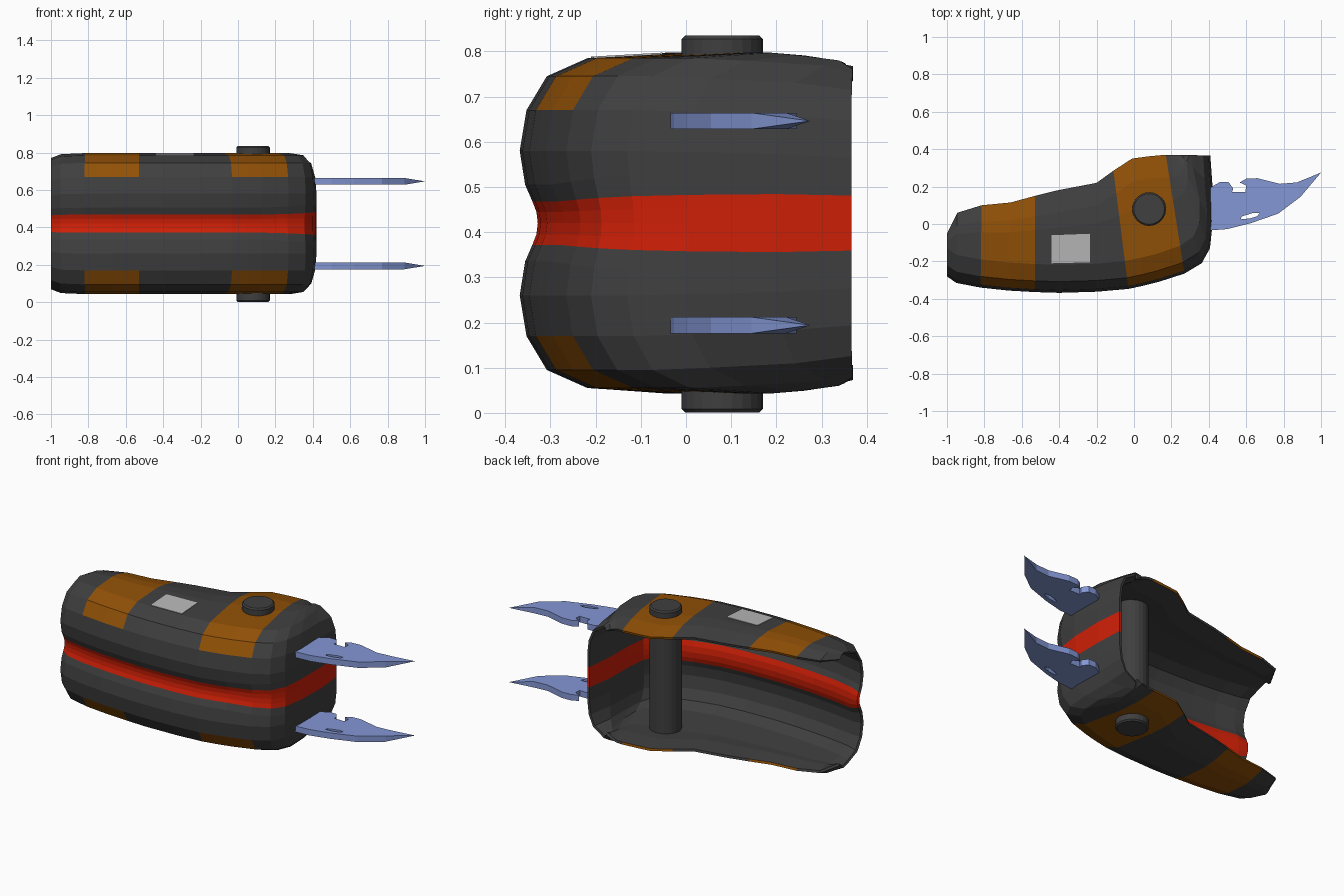
import bpy, bmesh, math
from mathutils import Vector

if "Cube" in bpy.data.objects:
    bpy.data.objects.remove(bpy.data.objects["Cube"])

MID = 0.42  # height of the mirror plane


def mat(name, rgb):
    m = bpy.data.materials.new(name)
    m.diffuse_color = (*rgb, 1)
    m.use_nodes = True
    m.node_tree.nodes["Principled BSDF"].inputs["Base Color"].default_value = m.diffuse_color
    return m


dark = mat("dark_grey", (0.05, 0.05, 0.05))
orange = mat("burnt_orange", (0.28, 0.08, 0.002))
pale = mat("pale_grey", (0.48, 0.48, 0.48))
red = mat("red", (0.62, 0.014, 0.002))
blue = mat("steel_blue", (0.23, 0.31, 0.66))


def finish(bm, name, mats):
    me = bpy.data.meshes.new(name)
    bm.to_mesh(me)
    bm.free()
    ob = bpy.data.objects.new(name, me)
    bpy.context.collection.objects.link(ob)
    for m in mats:
        me.materials.append(m)
    return ob


# Shell stations: front/outer point, back edge point (top view)
stations = [
    (-1, -.28, -1, -.05), (-.95, -.315, -.945, .06), (-.82, -.34, -.815, .10),
    (-.67, -.356, -.66, .115), (-.53, -.364, -.53, .15), (-.4, -.368, -.41, .18),
    (-.2, -.362, -.2, .22), (-.03, -.347, -.11, .285), (.05, -.33, -.01, .35),
    (.13, -.31, .08, .362), (.27, -.265, .17, .37), (.362, -.21, .19, .37),
    (.406, -.13, .205, .37), (.42, 0, .225, .37), (.42, .2, .25, .37),
    (.408, .366, .28, .369)]
# Half cross-section: inset from the outer wall, height from mid plane
section = [(.04, 0), (.037, .025), (.028, .048), (.012, .085), (0, .16),
           (.015, .25), (.06, .325), (.15, .365)]
z_scale = {0: .93, 1: .985, 13: .985, 14: .955, 15: .905}

bm = bmesh.new()
grid = []
for i, (fx, fy, bx, by) in enumerate(stations):
    F, B = Vector((fx, fy)), Vector((bx, by))
    L = (B - F).length
    k = min(1, L / .2)
    fade = min(1, max(0, (i - 9) / 5))      # groove flattens towards the right end
    half = []
    for d, h in section:
        if h < .1:
            d *= 1 - fade
            h *= 1 + .4 * fade
        half.append((F.lerp(B, d * k / L), h))
    mid = half[-1][0].lerp(B, .5)
    rest = (B - mid).length
    near = B.lerp(mid, min(.12, rest * .6) / rest)
    half += [(mid, .377), (near, .371), (B, .347)]   # plate curls in at the back edge
    s = z_scale.get(i, 1)
    col = [(p, -h * s) for p, h in reversed(half[1:])] + [(p, h * s) for p, h in half]
    grid.append([bm.verts.new((p.x, p.y, MID + h)) for p, h in col])

rows = len(grid[0]) - 1
for i in range(len(grid) - 1):
    for j in range(rows):
        f = bm.faces.new((grid[i][j], grid[i + 1][j], grid[i + 1][j + 1], grid[i][j + 1]))
        edge = min(j, rows - 1 - j)          # 0 at the back edge, rising to the groove
        if edge >= 8:
            f.material_index = 2             # red groove
        elif edge <= 4 and (2 <= i < 4 or 7 <= i < 10):
            f.material_index = 1             # orange bands
shell = finish(bm, "shell", [dark, orange, red, dark, dark, red])
# Wall is thick inside and thins out at the open rim
group = shell.vertex_groups.new(name="wall")
for n in range(len(stations) * (rows + 1)):
    i, j = divmod(n, rows + 1)
    rim = i in (0, len(stations) - 1) or j in (0, rows)
    group.add([n], .3 if rim else 1, 'REPLACE')
sol = shell.modifiers.new("thickness", 'SOLIDIFY')
sol.thickness = .046
sol.offset = -1
sol.vertex_group = "wall"
sol.material_offset = 3                      # inside is plain apart from the groove

# Grip post through both plates, with bevelled ends
bm = bmesh.new()
bmesh.ops.create_cone(bm, cap_ends=True, segments=24, radius1=.09, radius2=.09, depth=.834)
bmesh.ops.translate(bm, verts=bm.verts, vec=(.081, .08, .418))
rims = [e for e in bm.edges if abs(e.verts[0].co.z - e.verts[1].co.z) < .01]
bmesh.ops.bevel(bm, geom=rims, offset=.008, segments=1, affect='EDGES')
finish(bm, "grip_post", [dark])

# Pale plate lying on the sloping top
bm = bmesh.new()
quad = [(-.44, -.21), (-.235, -.205), (-.235, -.052), (-.44, -.06)]
face = bm.faces.new([bm.verts.new((x, y, .782 + .056 * (y + .217))) for x, y in quad])
ext = bmesh.ops.extrude_face_region(bm, geom=[face])
bmesh.ops.translate(bm, verts=[v for v in ext['geom'] if isinstance(v, bmesh.types.BMVert)],
                    vec=(0, 0, .006))
bmesh.ops.recalc_face_normals(bm, faces=bm.faces)
finish(bm, "top_plate", [pale])

# Blades: outline with a slot, extruded, pinched at the tip
outline = [(.395, -.035), (.50, -.027), (.62, .003), (.77, .055), (.89, .145), (1, .275),
           (.87, .222), (.78, .215), (.66, .245), (.60, .242), (.565, .222), (.60, .205),
           (.595, .172), (.525, .172), (.53, .19), (.505, .225), (.46, .225), (.40, .19)]
slot = [(.57, .025), (.575, .04), (.64, .06), (.67, .058), (.66, .042), (.62, .03)]


def blade(name, z):
    bm = bmesh.new()
    edges = []
    for loop in (outline, slot):
        vs = [bm.verts.new((x, y, z - .018)) for x, y in loop]
        edges += [bm.edges.new((vs[n - 1], vs[n])) for n in range(len(vs))]
    bmesh.ops.triangle_fill(bm, edges=edges, use_beauty=True, normal=(0, 0, 1))
    ext = bmesh.ops.extrude_face_region(bm, geom=bm.faces[:])
    bmesh.ops.translate(bm, verts=[v for v in ext['geom'] if isinstance(v, bmesh.types.BMVert)],
                        vec=(0, 0, .036))
    for v in bm.verts:
        if v.co.x > .98:
            v.co.z = z
    bmesh.ops.remove_doubles(bm, verts=bm.verts, dist=.0005)
    bmesh.ops.recalc_face_normals(bm, faces=bm.faces)
    finish(bm, name, [blue])


blade("upper_blade", .646)
blade("lower_blade", .194)
